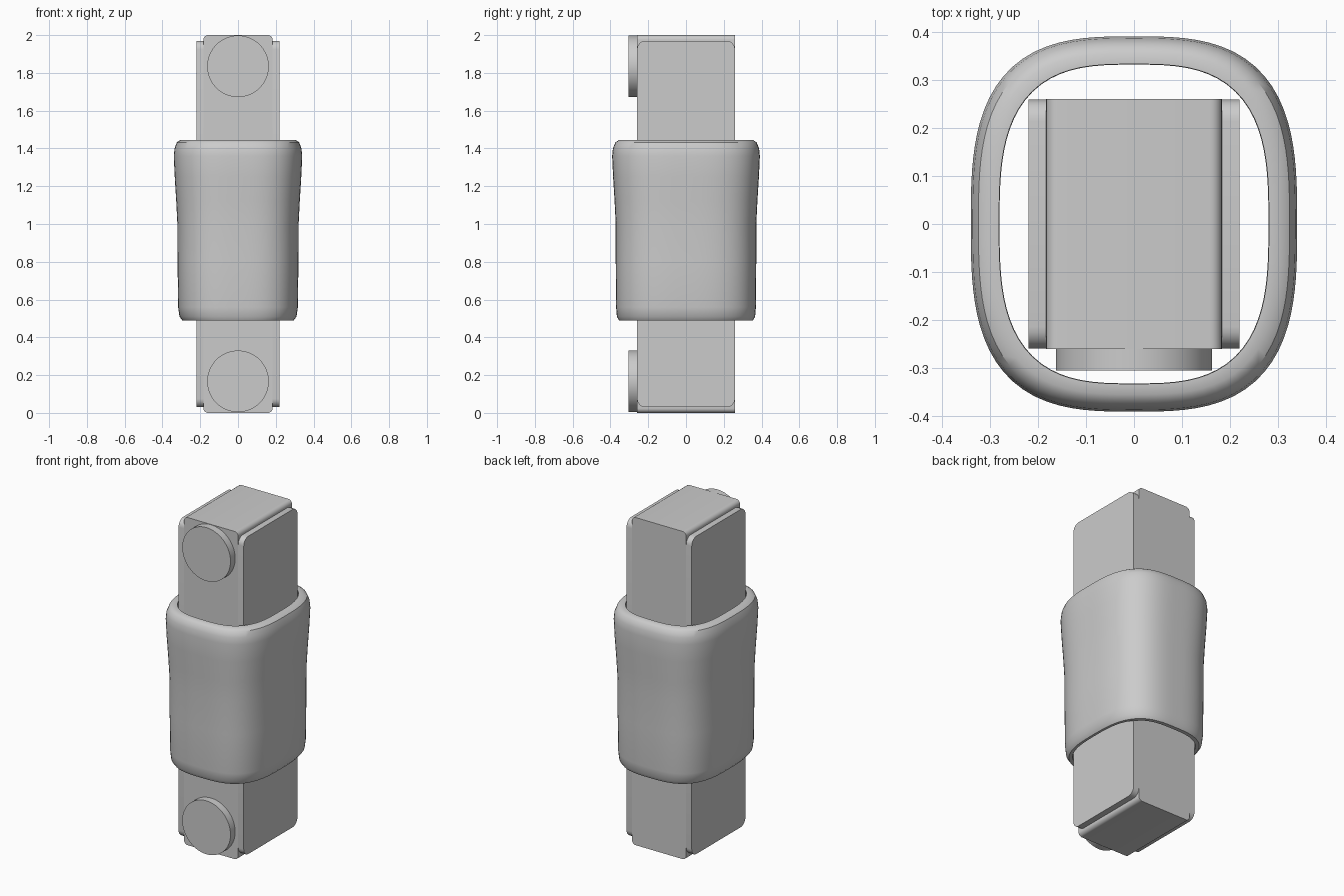
import bpy, bmesh
from math import sin, cos, pi, radians
from mathutils import Matrix

cube = bpy.data.objects.get("Cube")
if cube:
    bpy.data.objects.remove(cube, do_unlink=True)

grey = bpy.data.materials.new("plain grey")
grey.use_nodes = True
GREY = (0.6, 0.6, 0.6, 1)
grey.diffuse_color = GREY
grey.node_tree.nodes["Principled BSDF"].inputs["Base Color"].default_value = GREY


def finish(name, bm):
    """Turn a bmesh into a shaded object."""
    bmesh.ops.recalc_face_normals(bm, faces=bm.faces)
    mesh = bpy.data.meshes.new(name)
    bm.to_mesh(mesh)
    bm.free()
    mesh.materials.append(grey)
    obj = bpy.data.objects.new(name, mesh)
    bpy.context.collection.objects.link(obj)
    bpy.ops.object.select_all(action='DESELECT')
    obj.select_set(True)
    bpy.context.view_layer.objects.active = obj
    bpy.ops.object.shade_smooth_by_angle(angle=radians(35))
    return obj


def rounded_block(name, lo, hi, axis, radius):
    """Box whose four edges parallel to one axis are rounded."""
    bm = bmesh.new()
    bmesh.ops.create_cube(bm, size=1)
    for v in bm.verts:
        v.co = [lo[i] if v.co[i] < 0 else hi[i] for i in range(3)]
    edges = [e for e in bm.edges
             if abs(e.verts[0].co[axis] - e.verts[1].co[axis]) > 1e-4]
    bmesh.ops.bevel(bm, geom=edges, offset=radius, segments=6,
                    profile=0.5, affect='EDGES')
    return finish(name, bm)


# Central bar and the two thin side plates
rounded_block("core_bar", (-0.183, -0.26, 0), (0.183, 0.26, 2), 1, 0.025)
for side, x0, x1 in (("left", 0.182, 0.22), ("right", -0.22, -0.182)):
    rounded_block(side + "_side_plate", (x0, -0.259, 0.03), (x1, 0.259, 1.97), 0, 0.045)

# Round buttons on the front
for name, z in (("lower_button", 0.167), ("upper_button", 1.835)):
    bm = bmesh.new()
    bmesh.ops.create_cone(bm, cap_ends=True, segments=64, radius1=0.163,
                          radius2=0.163, depth=0.05,
                          matrix=Matrix.Translation((0, -0.28, z)) @ Matrix.Rotation(pi / 2, 4, 'X'))
    finish(name, bm)

# Hollow sleeve: half width, half depth, height, from inner foot over the outside to inner top
PROFILE = [(0.28, 0.332, 0.49), (0.295, 0.355, 0.49), (0.31, 0.366, 0.51),
           (0.317, 0.37, 0.56), (0.32, 0.372, 0.8), (0.321, 0.372, 1.0),
           (0.327, 0.378, 1.12), (0.335, 0.386, 1.25), (0.34, 0.391, 1.36),
           (0.336, 0.387, 1.4), (0.324, 0.374, 1.432), (0.305, 0.355, 1.445),
           (0.281, 0.333, 1.445)]
SEGMENTS = 96
POWER = 3.0
bm = bmesh.new()
rings = []
for a, b, z in PROFILE:
    ring = []
    for i in range(SEGMENTS):
        c, s = cos(2 * pi * i / SEGMENTS), sin(2 * pi * i / SEGMENTS)
        r = (abs(c / a) ** POWER + abs(s / b) ** POWER) ** (-1 / POWER)
        ring.append(bm.verts.new((r * c, r * s, z)))
    rings.append(ring)
for lower, upper in zip(rings, rings[1:] + rings[:1]):
    for i in range(SEGMENTS):
        j = (i + 1) % SEGMENTS
        bm.faces.new((lower[i], lower[j], upper[j], upper[i]))
finish("sleeve", bm)
